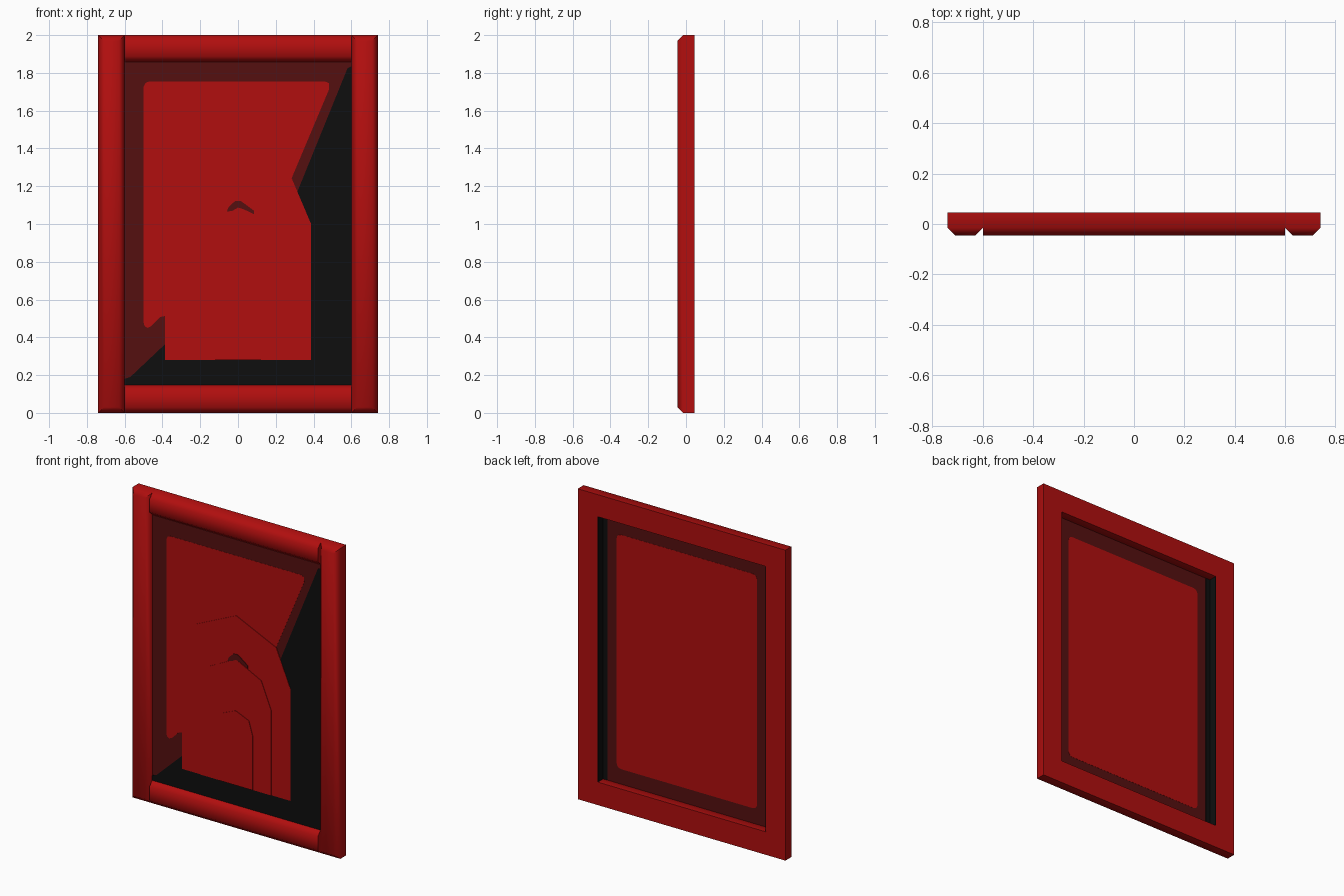
import bpy
import bmesh
from math import radians, sin, cos

cube = bpy.data.objects.get("Cube")
if cube:
    bpy.data.objects.remove(cube, do_unlink=True)


def material(name, rgb):
    m = bpy.data.materials.new(name)
    m.use_nodes = True
    m.diffuse_color = (*rgb, 1)
    m.node_tree.nodes["Principled BSDF"].inputs["Base Color"].default_value = (*rgb, 1)
    return m


RED = material("red", (0.44, 0.0045, 0.0045))
DARK = material("dark red", (0.09, 0.005, 0.005))
BLACK = material("black", (0.0045, 0.0045, 0.0045))

FRONT, BACK = -0.045, 0.045


def finish(name, bm, mat):
    bmesh.ops.recalc_face_normals(bm, faces=bm.faces[:])
    mesh = bpy.data.meshes.new(name)
    bm.to_mesh(mesh)
    bm.free()
    mesh.materials.append(mat)
    obj = bpy.data.objects.new(name, mesh)
    bpy.context.collection.objects.link(obj)
    return obj


def plate(name, points, y0, y1, mat):
    """Flat outline in x and z, extruded from y0 to y1."""
    bm = bmesh.new()
    face = bm.faces.new([bm.verts.new((x, y0, z)) for x, z in points])
    out = bmesh.ops.extrude_face_region(bm, geom=[face])
    verts = [g for g in out["geom"] if isinstance(g, bmesh.types.BMVert)]
    bmesh.ops.translate(bm, verts=verts, vec=(0, y1 - y0, 0))
    return finish(name, bm, mat)


def rect(x0, x1, z0, z1):
    return [(x0, z0), (x1, z0), (x1, z1), (x0, z1)]


def frame_bar(name, x0, x1, z0, z1, chamfer_ends):
    """Bar with chamfered front edges."""
    bm = bmesh.new()
    bmesh.ops.create_cube(bm, size=1)
    for v in bm.verts:
        v.co.x = x1 if v.co.x > 0 else x0
        v.co.y = BACK if v.co.y > 0 else FRONT
        v.co.z = z1 if v.co.z > 0 else z0
    edges = [e for e in bm.edges
             if all(v.co.y < 0 for v in e.verts)
             and (chamfer_ends or e.verts[0].co.z == e.verts[1].co.z)]
    bmesh.ops.bevel(bm, geom=edges, offset=0.03, segments=1, affect="EDGES")
    obj = finish(name, bm, RED)
    bpy.ops.object.select_all(action="DESELECT")
    obj.select_set(True)
    bpy.context.view_layer.objects.active = obj
    bpy.ops.object.shade_smooth_by_angle(angle=radians(50))


# Outer frame
frame_bar("right_stile", -0.74, -0.6, 0, 2, True)
frame_bar("left_stile", 0.6, 0.74, 0, 2, True)
frame_bar("bottom_rail", -0.6, 0.6, 0, 0.148, False)
frame_bar("top_rail", -0.6, 0.6, 1.858, 2, False)

# Recessed panel
plate("panel", rect(-0.6, 0.6, 0.148, 1.858), -0.015, -0.01, DARK)

# Rounded centre on the back of the panel
corners = [(0.47, 1.725, 0), (-0.47, 1.725, 90), (-0.47, 0.275, 180), (0.47, 0.275, 270)]
rounded = [(x + 0.03 * cos(radians(a + s)), z + 0.03 * sin(radians(a + s)))
           for x, z, a in corners for s in (0, 30, 60, 90)]
plate("back_field", rounded, -0.01, -0.009, RED)

# Black lining on the back, along both stiles
for side, s in (("right", -1), ("left", 1)):
    plate(side + "_back_strip", rect(s * 0.565, s * 0.6, 0.148, 1.858), -0.01, -0.009, BLACK)
    plate(side + "_lining", rect(s * 0.597, s * 0.6, 0.148, 1.858), -0.01, 0.044, BLACK)

# Front field and the black area that cuts across it
plate("front_field", [
    (-0.5, 0.48), (-0.5, 1.725), (-0.49, 1.747), (-0.47, 1.755),
    (0.46, 1.755), (0.482, 1.745), (0.483, 1.715), (0.283, 1.24),
    (0.25, 1.0), (-0.3, 0.5), (-0.385, 0.513), (-0.41, 0.508),
    (-0.46, 0.458), (-0.48, 0.45), (-0.495, 0.46)], -0.015, -0.016, RED)
plate("black_field", [
    (0.6, 0.148), (0.6, 1.835), (0.58, 1.825), (0.31, 1.16), (0.25, 1.0),
    (-0.35, 0.39), (-0.39, 0.36), (-0.57, 0.19), (-0.6, 0.18), (-0.6, 0.148)],
    -0.015, -0.017, BLACK)


# Three nested stepped arches: half width, spring, shoulder x, shoulder z, peak
def arch(w, spring, sx, sz, peak):
    return [(-w, 0.28), (w, 0.28), (w, spring), (sx, sz), (0, peak), (-sx, sz), (-w, spring)]


arches = [
    ("outer_arch", arch(0.387, 1.0, 0.285, 1.24, 1.37), -0.019),
    ("middle_arch", arch(0.252, 0.825, 0.18, 1.0, 1.09), -0.022),
    ("inner_arch", arch(0.122, 0.625, 0.094, 0.72, 0.76), -0.025),
]
for name, outline, y in arches:
    plate(name, outline, -0.015, y, RED)

# Small dark crescent at the middle arch peak
plate("crescent", [
    (-0.06, 1.065), (-0.05, 1.09), (-0.015, 1.122), (0.015, 1.122), (0.085, 1.07),
    (0.085, 1.052), (0.03, 1.078), (0, 1.087), (-0.03, 1.07)], -0.018, -0.0225, DARK)
